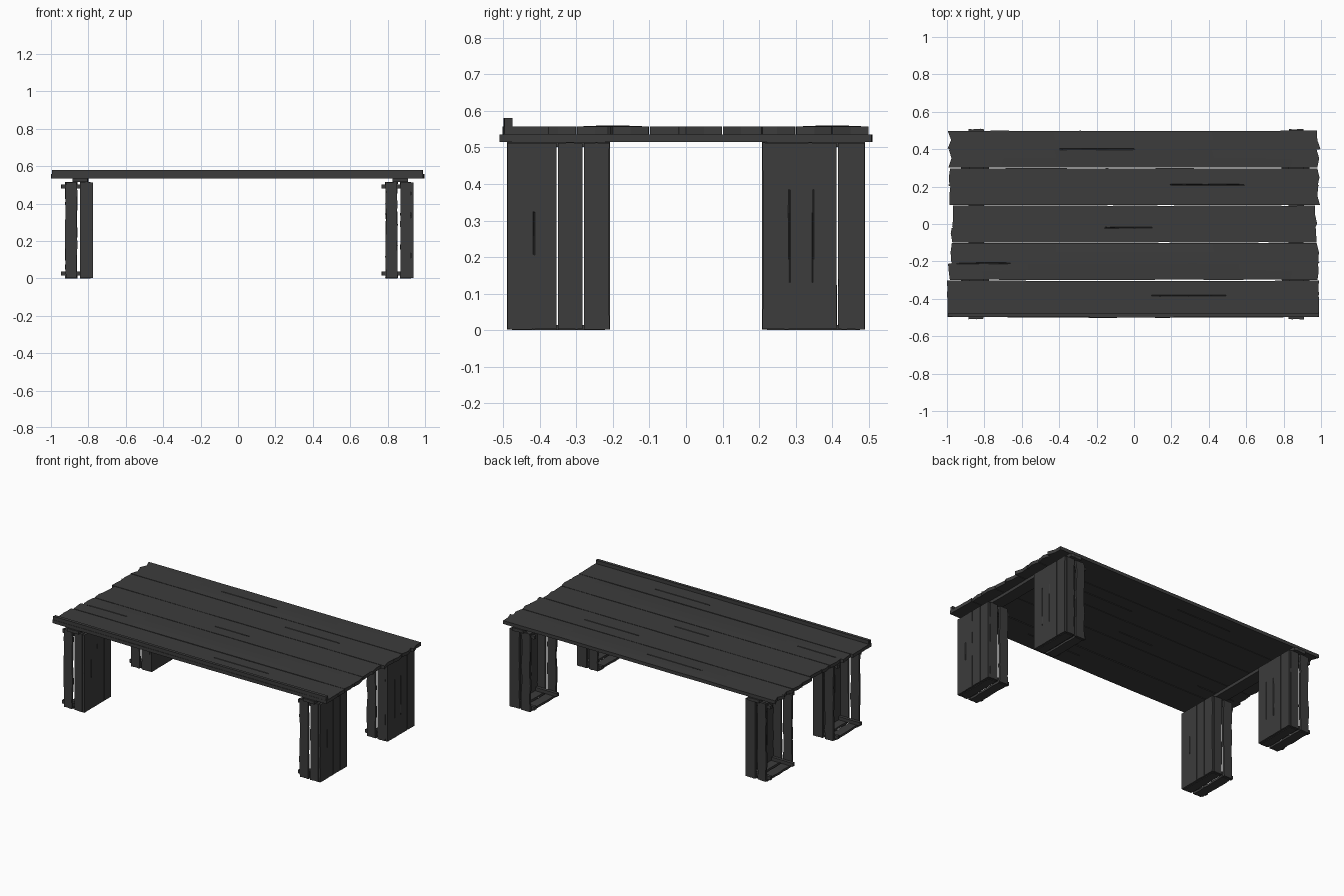
import bpy, bmesh, math, random

if "Cube" in bpy.data.objects:
    bpy.data.objects.remove(bpy.data.objects["Cube"])

random.seed(7)
wood = bpy.data.materials.new("dark_wood")
wood.diffuse_color = (0.045, 0.045, 0.045, 1)
wood.use_nodes = True
wood.node_tree.nodes["Principled BSDF"].inputs["Base Color"].default_value = wood.diffuse_color


def board(name, lo, hi, la, ta, segs=10, edge=0.002, end=0.004, bow=0.0,
          sag=0.0, cracks=(), ragged=(True, True)):
    """Rough board filling the box lo-hi; la = length axis, ta = thickness axis.
    cracks = (position across, start, finish), all as 0-1 fractions."""
    wa = 3 - la - ta
    L, W, T = hi[la] - lo[la], hi[wa] - lo[wa], hi[ta] - lo[ta]
    us = {i / segs for i in range(segs + 1)}
    vs = {0, 0.25, 0.5, 0.75, 1}
    for c, a, b in cracks:
        us |= {a, b, (a + b) / 2}
        vs |= {c - 0.003 / W, c, c + 0.003 / W}
    us, vs = sorted(us), sorted(vs)
    ends = [(random.uniform(0, end) * ragged[0], random.uniform(0, end) * ragged[1]) for _ in vs]
    sides = [(random.uniform(0, edge), random.uniform(0, edge)) for _ in us]
    bm = bmesh.new()
    layers = []
    for top in (0, 1):
        grid = []
        for i, u in enumerate(us):
            row = []
            for j, v in enumerate(vs):
                co = [0, 0, 0]
                a, b = ends[j]
                co[la] = lo[la] + a + u * (L - a - b)
                a, b = sides[i]
                co[wa] = lo[wa] + a + v * (W - a - b) - sag * math.sin(math.pi * u)
                w = float(top)
                for c, s, f in cracks:
                    if v == c and s < u < f:
                        w = 0.7 if top else 0.3
                co[ta] = lo[ta] + w * T
                if top:
                    co[ta] += bow * math.sin(math.pi * v) * math.sin(math.pi * u)
                row.append(bm.verts.new(co))
            grid.append(row)
        layers.append(grid)
    n, m = len(us), len(vs)
    g, h = layers
    for q in layers:
        for i in range(n - 1):
            for j in range(m - 1):
                bm.faces.new((q[i][j], q[i + 1][j], q[i + 1][j + 1], q[i][j + 1]))
    for i in range(n - 1):
        for j in (0, m - 1):
            bm.faces.new((g[i][j], g[i + 1][j], h[i + 1][j], h[i][j]))
    for j in range(m - 1):
        for i in (0, n - 1):
            bm.faces.new((g[i][j], g[i][j + 1], h[i][j + 1], h[i][j]))
    bmesh.ops.recalc_face_normals(bm, faces=bm.faces)
    me = bpy.data.meshes.new(name)
    bm.to_mesh(me)
    bm.free()
    me.materials.append(wood)
    ob = bpy.data.objects.new(name, me)
    bpy.context.collection.objects.link(ob)
    return ob


# Tabletop planks: x start, x end, upward bow, end raggedness, cracks
planks = [(-1.00, 0.99, 0.000, 0.005, [(0.6, 0.55, 0.75)]),
          (-0.995, 1.00, 0.003, 0.025, [(0.45, 0.02, 0.16)]),
          (-0.98, 0.98, 0.000, 0.015, [(0.4, 0.42, 0.55)]),
          (-0.995, 0.995, 0.000, 0.015, [(0.55, 0.6, 0.8)]),
          (-1.00, 1.00, 0.003, 0.025, [(0.5, 0.3, 0.5)])]
for k, (x0, x1, bow, end, cracks) in enumerate(planks):
    y = -0.5 + 0.2 * k
    board(f"tabletop_plank_{k + 1}", (x0, y + 0.001, 0.535), (x1, y + 0.199, 0.557),
          0, 2, 14, 0.002, end, bow, 0.003 if k == 0 else 0, cracks)

# Raised strip along the front edge
board("front_edge_strip", (-0.995, -0.496, 0.557), (0.99, -0.474, 0.58), 0, 2, 14, 0.002, 0.004, sag=0.004)

# Cross rails under the planks
for side, x in (("left", -0.885), ("right", 0.825)):
    board(f"{side}_cross_rail", (x, -0.51, 0.515), (x + 0.085, 0.51, 0.535), 1, 2, 8, 0.004, 0.004)

# Crate legs, open towards -x, with a closed panel on +x
T = 0.014
for side, x0 in (("left", -0.926), ("right", 0.787)):
    x1 = x0 + 0.152
    xp = x1 - T
    strips = ((x0, x0 + 0.068), (x0 + 0.08, xp))
    for where, y0, y1, cuts in (("front", -0.49, -0.208, (-0.352, -0.281)),
                                ("back", 0.208, 0.49, (0.414,))):
        name = f"{side}_{where}_leg"
        # Closed panel boards
        ys = [y0, *cuts, y1]
        for i in range(len(ys) - 1):
            cr = []
            if i == 0:
                cr = [(0.54, 0.4, 0.63)] if where == "front" else [(0.36, 0.25, 0.75), (0.68, 0.25, 0.75)]
            board(f"{name}_panel_{i + 1}", (xp, ys[i] + 0.0015, 0.002), (x1, ys[i + 1] - 0.0015, 0.513),
                  2, 0, 8, 0.001, 0.002, cracks=cr)
        for i, (a, b) in enumerate(strips):
            e = 0.007 if i == 0 else 0.002
            # Upright side boards
            for tag, ya in (("front", y0), ("back", y1 - T)):
                board(f"{name}_{tag}_board_{i + 1}", (a, ya, 0.002), (b, ya + T, 0.515), 2, 1, 9, e, 0.003)
            # Bottom and top slats
            for tag, za in (("bottom", 0.0), ("top", 0.515 - T)):
                board(f"{name}_{tag}_slat_{i + 1}", (a, y0 + T, za), (b, y1 - T, za + T), 1, 2, 6, e, 0.0)
        # Corner battens poking out of the open side
        for yb in (y0 + T, y1 - T - 0.022):
            for zb in (T, 0.515 - T - 0.022):
                board(f"{name}_corner_batten", (x0 - 0.02, yb, zb), (xp, yb + 0.022, zb + 0.022),
                      0, 2, 4, 0.002, 0.003)
